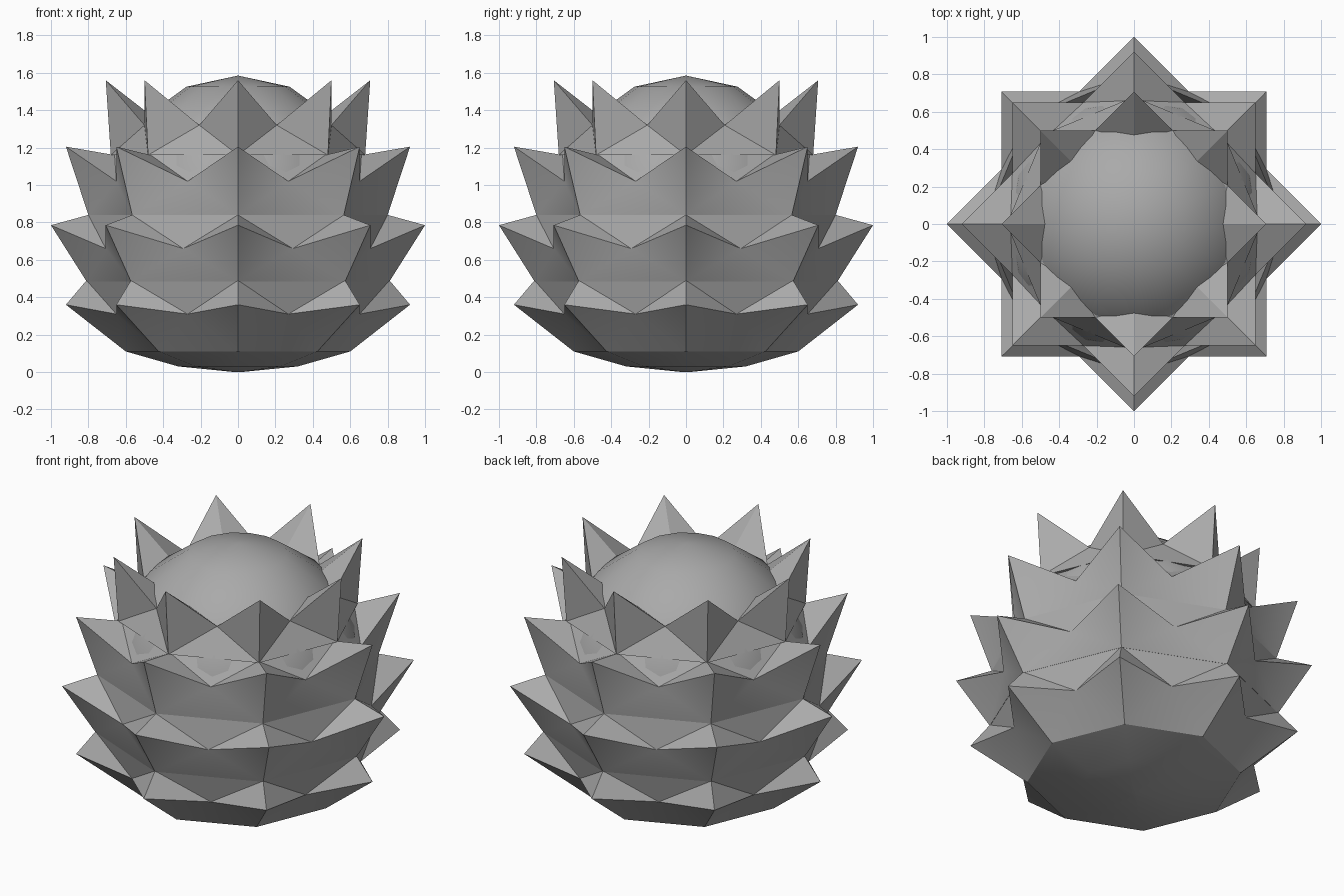
import bpy
import bmesh
from math import sin, cos, pi, radians

if "Cube" in bpy.data.objects:
    bpy.data.objects.remove(bpy.data.objects["Cube"], do_unlink=True)

GREY = (0.4, 0.4, 0.4, 1)
N = 8
STEP = 2 * pi / N

mat = bpy.data.materials.new("plain grey")
mat.use_nodes = True
mat.diffuse_color = GREY
mat.node_tree.nodes["Principled BSDF"].inputs["Base Color"].default_value = GREY


def finish(name, bm):
    """Turn a bmesh into a named, smooth-by-angle object."""
    bmesh.ops.recalc_face_normals(bm, faces=bm.faces[:])
    mesh = bpy.data.meshes.new(name)
    bm.to_mesh(mesh)
    bm.free()
    mesh.materials.append(mat)
    obj = bpy.data.objects.new(name, mesh)
    bpy.context.collection.objects.link(obj)
    bpy.ops.object.select_all(action="DESELECT")
    obj.select_set(True)
    bpy.context.view_layer.objects.active = obj
    bpy.ops.object.shade_smooth_by_angle(angle=radians(30))
    return obj


def ring(bm, r, z, offset=0.0):
    return [bm.verts.new((r * cos((i + offset) * STEP), r * sin((i + offset) * STEP), z))
            for i in range(N)]


def petal_tier(name, lower, tip, valley_z, upper):
    """Closed ring of eight pointed petals; lower is a list of rings from the bottom up."""
    bm = bmesh.new()
    rings = [ring(bm, r, z) for r, z in lower]
    tips = ring(bm, *tip)
    # Neighbouring petals meet where two crossed squares intersect
    valleys = ring(bm, tip[0] * cos(pi / 4) / cos(pi / 8), valley_z, 0.5)
    top = ring(bm, *upper)
    for a, b in zip(rings, rings[1:]):
        for i in range(N):
            j = (i + 1) % N
            bm.faces.new((a[i], a[j], b[j], b[i]))
    for edge in (rings[-1], top):
        for i in range(N):
            j = (i + 1) % N
            bm.faces.new((edge[i], tips[i], valleys[i]))
            bm.faces.new((edge[j], valleys[i], tips[j]))
            bm.faces.new((edge[i], valleys[i], edge[j]))
    bm.faces.new(rings[0])
    bm.faces.new(top)
    return finish(name, bm)


# Petal tiers, each starting where the one below ends
petal_tier("base_petals", [(0.02, 0.0), (0.32, 0.03), (0.6, 0.11)], (0.92, 0.36), 0.31, (0.81, 0.49))
petal_tier("lower_petals", [(0.81, 0.485)], (1.0, 0.785), 0.66, (0.8, 0.84))
petal_tier("middle_petals", [(0.8, 0.84)], (0.92, 1.205), 1.02, (0.66, 1.16))
petal_tier("upper_petals", [(0.68, 1.16)], (0.707, 1.56), 1.32, (0.45, 1.36))

# Rounded core that shows as the dome at the top
bm = bmesh.new()
bmesh.ops.create_uvsphere(bm, u_segments=16, v_segments=8, radius=1)
bmesh.ops.scale(bm, vec=(0.72, 0.72, 0.78), verts=bm.verts)
bmesh.ops.translate(bm, vec=(0, 0, 0.805), verts=bm.verts)
finish("core_dome", bm)
